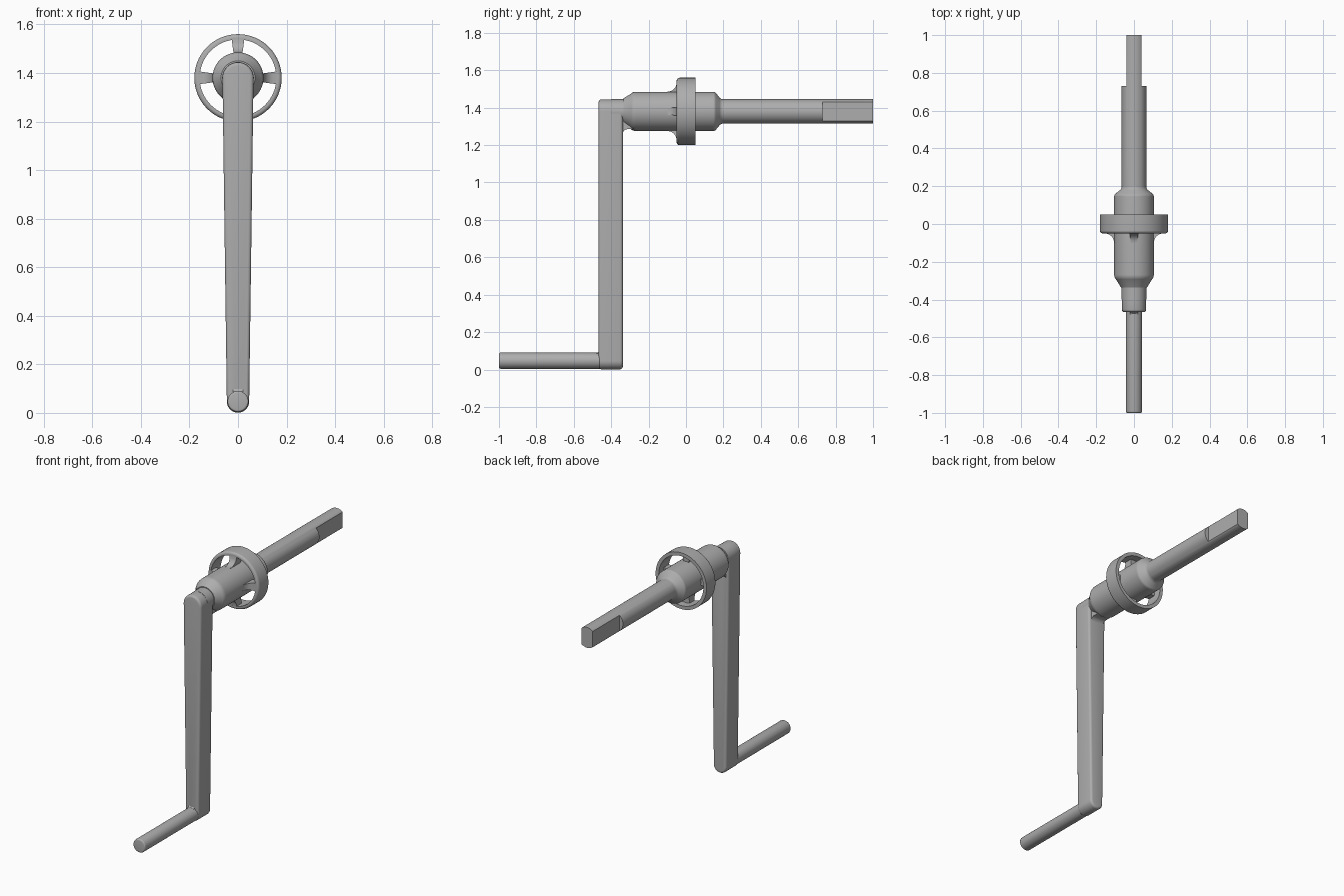
import bpy, bmesh, math
from mathutils import Matrix, Vector

cube = bpy.data.objects.get("Cube")
if cube:
    bpy.data.objects.remove(cube, do_unlink=True)

# Single grey metal
metal = bpy.data.materials.new("grey metal")
metal.use_nodes = True
grey = (0.42, 0.42, 0.42, 1)
metal.diffuse_color = grey
metal.node_tree.nodes["Principled BSDF"].inputs["Base Color"].default_value = grey

AXIS = 1.38       # height of the shaft axis
GRIP = 0.047      # height of the handle axis


def finish(name, bm, angle=35):
    bmesh.ops.remove_doubles(bm, verts=bm.verts, dist=1e-5)
    bmesh.ops.recalc_face_normals(bm, faces=bm.faces)
    me = bpy.data.meshes.new(name)
    bm.to_mesh(me)
    bm.free()
    me.materials.append(metal)
    ob = bpy.data.objects.new(name, me)
    bpy.context.collection.objects.link(ob)
    bpy.ops.object.select_all(action="DESELECT")
    ob.select_set(True)
    bpy.context.view_layer.objects.active = ob
    bpy.ops.object.shade_smooth_by_angle(angle=math.radians(angle))
    return ob


def lathe(profile, z, closed=False, steps=64):
    """Spin (radius, y) points about a y-parallel axis at height z."""
    bm = bmesh.new()
    verts = [bm.verts.new((r, y, z)) for r, y in profile]
    pairs = list(zip(verts, verts[1:]))
    if closed:
        pairs.append((verts[-1], verts[0]))
    edges = [bm.edges.new(p) for p in pairs]
    bmesh.ops.spin(bm, geom=verts + edges, cent=(0, 0, z), axis=(0, 1, 0),
                   angle=math.tau, steps=steps, use_duplicate=False)
    return bm


def arc(cx, cy, r, a0, a1, n=8):
    return [(cx + r * math.cos(math.radians(a0 + (a1 - a0) * i / n)),
             cy + r * math.sin(math.radians(a0 + (a1 - a0) * i / n)))
            for i in range(n + 1)]


# Drive shaft with two flats near its end
FLAT = 0.73
bm = lathe([(0, -0.4), (0.065, -0.4), (0.065, FLAT), (0.065, FLAT + 0.001),
            (0.065, 1), (0, 1)], AXIS)
for v in bm.verts:
    if v.co.y > FLAT + 0.0005:
        v.co.x = max(-0.04, min(0.04, v.co.x))
finish("drive_shaft", bm, 25)

# Hub: softened chamfer in front, flared neck behind
hub = ([(0, -0.335), (0.07, -0.335)] + arc(0.065, -0.268, 0.04, -45, 0)
       + arc(0.085, 0.145, 0.02, 0, 45) + arc(0.093, 0.2, 0.028, 225, 180)
       + [(0, 0.205)])
finish("hub", lathe(hub, AXIS))

# Guide ring, rounded at its outer front edge
ring = [(0.158, 0.05), (0.158, -0.05)] + arc(0.165, -0.035, 0.015, -90, 0) + [(0.18, 0.05)]
finish("guide_ring", lathe(ring, AXIS, closed=True))

# Four spokes, widening outwards, with a concave front edge
front = [(0.09, -0.1)] + arc(0.155, -0.1, 0.05, 180, 90) + [(0.165, -0.048)]
outline = front + [(0.165, 0.0), (0.09, 0.0)]
bm = bmesh.new()
for k in range(4):
    turn = Matrix.Rotation(k * math.pi / 2, 3, "Y")
    sides = []
    for s in (-1, 1):
        sides.append([bm.verts.new(turn @ Vector((r, y, s * (0.018 + 0.14 * (r - 0.1))))
                                   + Vector((0, 0, AXIS))) for r, y in outline])
        bm.faces.new(sides[-1])
    a, b = sides
    for i in range(len(a)):
        j = (i + 1) % len(a)
        bm.faces.new((a[i], a[j], b[j], b[i]))
finish("spokes", bm)

# Tapered crank arm with round ends and softened rims
bm = bmesh.new()
shape = arc(0, AXIS, 0.064, 0, 180, 24) + arc(0, GRIP, 0.046, 180, 360, 24)
face = bm.faces.new([bm.verts.new((x, -0.467, z)) for x, z in shape])
moved = bmesh.ops.extrude_face_region(bm, geom=[face])["geom"]
bmesh.ops.translate(bm, vec=(0, 0.129, 0),
                    verts=[g for g in moved if isinstance(g, bmesh.types.BMVert)])
rims = [e for e in bm.edges if abs(e.verts[0].co.y - e.verts[1].co.y) < 1e-5]
bmesh.ops.bevel(bm, geom=rims, offset=0.014, segments=4, profile=0.5, affect="EDGES")
finish("crank_arm", bm)

# Gusset easing the arm into the hub
bm = bmesh.new()
gusset = [(-0.35, AXIS), (-0.35, 1.255)] + arc(-0.31, 1.255, 0.03, 180, 90) + [(-0.27, 1.285), (-0.27, AXIS)]
rows = [[bm.verts.new((x, y, z)) for y, z in gusset] for x in (-0.045, 0.045)]
for row in rows:
    bm.faces.new(row)
for i in range(len(gusset)):
    j = (i + 1) % len(gusset)
    bm.faces.new((rows[0][i], rows[0][j], rows[1][j], rows[1][i]))
finish("arm_gusset", bm)

# Handle bar with softened tip
grip = ([(0, -1)] + arc(0.035, -0.992, 0.008, -90, 0, 4)
        + [(0.043, -0.4), (0, -0.4)])
finish("handle", lathe(grip, GRIP, steps=48))

# Small fillet where the handle meets the arm
bm = bmesh.new()
fillet = arc(-0.485, 0.109, 0.02, -90, 0, 6) + [(-0.455, 0.109), (-0.455, 0.089)]
rows = [[bm.verts.new((x, y, z - 0.003)) for y, z in fillet] for x in (-0.02, 0.02)]
for row in rows:
    bm.faces.new(row)
for i in range(len(fillet)):
    j = (i + 1) % len(fillet)
    bm.faces.new((rows[0][i], rows[0][j], rows[1][j], rows[1][i]))
finish("handle_fillet", bm)
